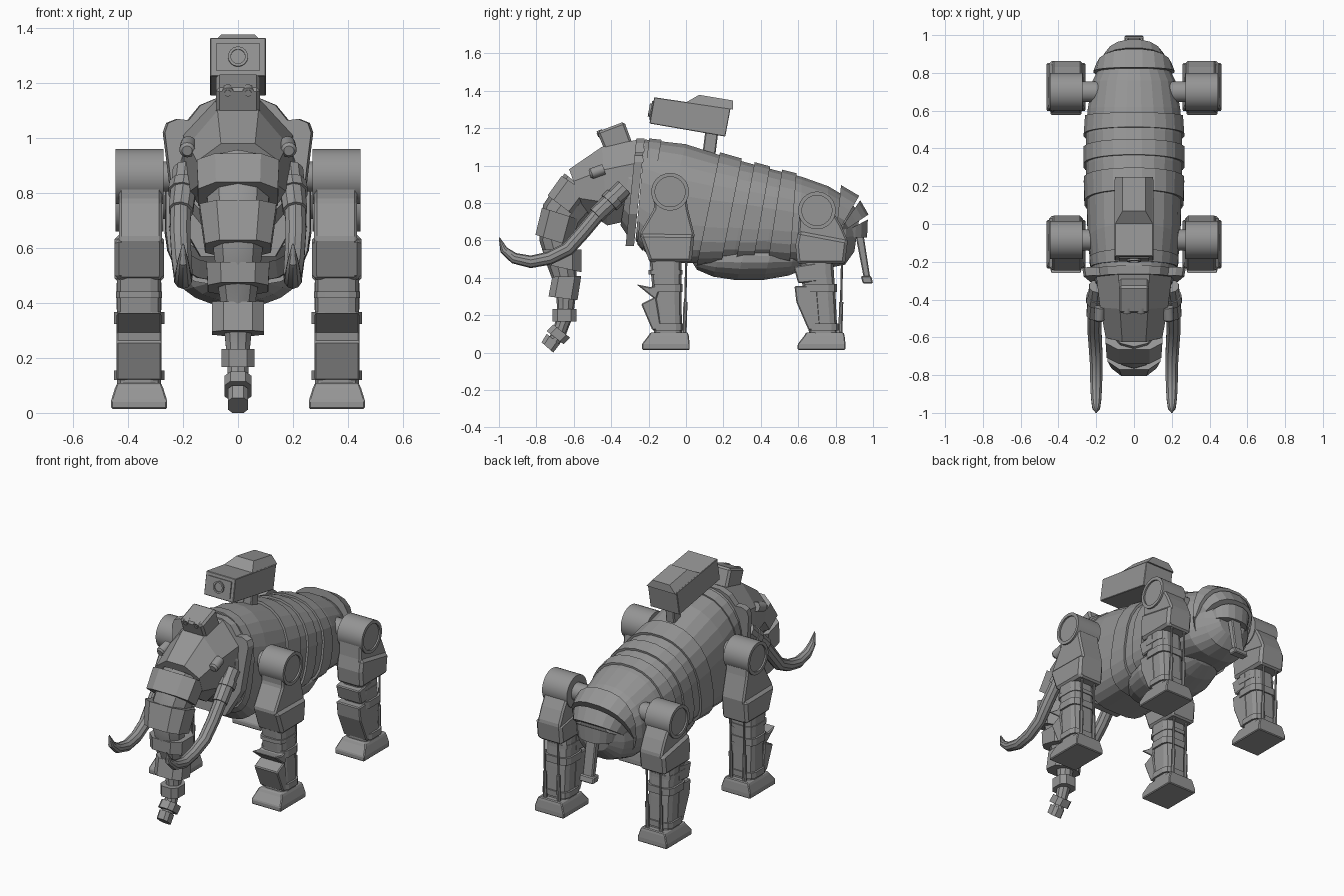
import bpy, bmesh, math
from mathutils import Vector as V

cube = bpy.data.objects.get("Cube")
if cube:
    bpy.data.objects.remove(cube)

steel = bpy.data.materials.new("steel grey")
steel.use_nodes = True
GREY = (0.3, 0.3, 0.3, 1)
steel.diffuse_color = GREY
steel.node_tree.nodes["Principled BSDF"].inputs["Base Color"].default_value = GREY


# ---- helpers: every mesh is written in world coordinates ----
def ring(c, u, v, n=8, p=2.0, low=None):
    """Superellipse section round c, reaching exactly u and v; low squares its lower half."""
    pts = []
    for i in range(n):
        a = 2 * math.pi * (i + 0.5) / n
        e = 2 / (low if low and math.sin(a) < 0 else p)
        pts.append([math.copysign(abs(f) ** e, f) for f in (math.cos(a), math.sin(a))])
    m = max(q[0] for q in pts)
    return [V(c) + V(u) * (q[0] / m) + V(v) * (q[1] / m) for q in pts]


def section(top, bot, hw, n=8, p=2.0, grow=1.0, low=None):
    """Section standing between two (y, z) points, hw wide each side."""
    a, b = V((0, *top)), V((0, *bot))
    return ring((a + b) / 2, (hw * grow, 0, 0), (a - b) / 2 * grow, n, p, low)


def loft(name, rings, mirror=False, bevel=0.0, smooth=0):
    bm = bmesh.new()
    rows = [[bm.verts.new(p) for p in r] for r in rings]
    n = len(rows[0])
    for a, b in zip(rows, rows[1:]):
        for i in range(n):
            j = (i + 1) % n
            bm.faces.new((a[i], a[j], b[j], b[i]))
    bm.faces.new(rows[0])
    bm.faces.new(rows[-1])
    bmesh.ops.recalc_face_normals(bm, faces=bm.faces)
    me = bpy.data.meshes.new(name)
    bm.to_mesh(me)
    bm.free()
    ob = bpy.data.objects.new(name, me)
    bpy.context.collection.objects.link(ob)
    me.materials.append(steel)
    if bevel:
        mod = ob.modifiers.new("Bevel", 'BEVEL')
        mod.width, mod.segments = bevel, 1
    if mirror:
        ob.modifiers.new("Mirror", 'MIRROR')
    if smooth:
        bpy.ops.object.select_all(action='DESELECT')
        ob.select_set(True)
        bpy.context.view_layer.objects.active = ob
        bpy.ops.object.shade_smooth_by_angle(angle=math.radians(smooth))
    return ob


def prism(name, profile, x0, x1, mirror=False, bevel=0.006):
    return loft(name, [[V((x, *p)) for p in profile] for x in (x0, x1)], mirror, bevel)


def tube(name, pts, radii, n=12, mirror=False, smooth=35):
    pts = [V(p) for p in pts]
    rings = []
    last = pts[1] - pts[0]
    for i, p in enumerate(pts):
        d = (pts[min(i + 1, len(pts) - 1)] - pts[max(i - 1, 0)]).normalized()
        if d.dot(last) < 0:      # stepping back into a recess
            d = -d
        last = d
        side = V((0, 1, 0)) if abs(d.x) > 0.8 else V((1, 0, 0))
        u = (side - d * side.dot(d)).normalized()
        rings.append(ring(p, u * radii[i], d.cross(u) * radii[i], n))
    return loft(name, rings, mirror, 0, smooth)


# ---- torso: tilted sections from chest to rump, squarer below ----
KEYS = [((-.22, 1.14), (-.27, .6), .22), ((0, 1.115), (-.17, .48), .245),
        ((.17, 1.06), (.05, .48), .25), ((.35, 1.01), (.25, .49), .255),
        ((.5, .97), (.42, .49), .255), ((.62, .94), (.6, .47), .245),
        ((.76, .89), (.75, .45), .22), ((.86, .83), (.85, .47), .17),
        ((.93, .74), (.9, .54), .1)]


def body_at(t, grow=1.0):
    i = min(int(t), len(KEYS) - 2)
    f = t - i
    (a, b, w), (c, d, x) = KEYS[i], KEYS[i + 1]
    low = 3.6 - max(0, t - 3) * .3
    return section(V(a).lerp(V(c), f), V(b).lerp(V(d), f), w + (x - w) * f, 24, 2.2, grow, low)


loft("torso", [body_at(i) for i in range(len(KEYS))])
for i, (t0, t1, g) in enumerate([(.1, .4, 1.03), (2.05, 2.7, 1.05), (3.1, 3.65, 1.05),
                                 (4.1, 4.75, 1.05)]):
    loft(f"armour_band_{i + 1}", [body_at(t0, g), body_at(t1, g)])
loft("belly", [ring((0, .36 + .33 * math.sin(a), .5), (.22 * math.cos(a), 0, 0),
                    (0, .03 * math.cos(a), .115 * math.cos(a)), 20)
               for a in [math.radians(d) for d in (-85, -60, -35, -10, 15, 40, 65, 85)]])


# ---- rump plates fanning round to the tail ----
def fan(angle, r, hw):
    a = math.radians(angle)
    pivot, out = V((.8, .62)), V((math.sin(a), math.cos(a)))
    return section(pivot + out * r, pivot - out * r * .55, hw, 20, 2.4)


for i, (a0, a1, r0, r1, w0, w1) in enumerate([(6, 30, .277, .252, .215, .2),
                                              (34, 56, .235, .212, .185, .165),
                                              (62, 92, .195, .168, .14, .125)]):
    loft(f"rump_plate_{i + 1}", [fan(a0, r0, w0), fan(a1, r1, w1)])

# ---- collar behind the head, with flared ear corners ----
half = [(.08, 1.145), (.14, 1.12), (.185, 1.065), (.225, 1.07), (.262, 1.055), (.274, 1.02),
        (.26, .91), (.24, .74), (.14, .57)]
outline = half + [(-x, z) for x, z in reversed(half)]
loft("ear_collar", [[V((x * s, -.245 + (z - 1.1) * .1 + dy, z)) for x, z in outline]
                    for dy, s in ((-.025, .97), (.02, 1))])
loft("neck_ring", [section((-.23, 1.1), (-.31, .62), .215, 16), section((-.28, 1.1), (-.35, .68), .2, 16)])

# ---- head ----
loft("head", [section((-.25, 1.14), (-.33, .7), .2), section((-.45, 1.1), (-.42, .68), .18),
              section((-.625, .98), (-.545, .76), .15)])
prism("brow_crest", [(-.475, 1.18), (-.33, 1.235), (-.28, 1.1), (-.43, 1.07)], -.08, .08, bevel=.012)
for r, d in ((.022, .003), (.012, .008)):
    tube("brow_light", [(.037, -.44, 1.175), (.037, -.466 - d, 1.163)], [r, r], 16, True)
tube("eye", [(.18, -.44, .98), (.185, -.505, .957), (.185, -.515, .954)], [.028, .028, .018], 14, True)

# ---- trunk: a core tube with plated segments ----
core = [(0, -.55, .88), (0, -.66, .74), (0, -.69, .6), (0, -.665, .48), (0, -.64, .35),
        (0, -.645, .2), (0, -.68, .1), (0, -.72, .04)]
tube("trunk_core", core, [.12, .11, .09, .075, .055, .04, .035, .03], 10)
for i, (a, b, c, d, w, v) in enumerate([
        ((-.665, .945), (-.51, .84), (-.74, .84), (-.595, .73), .15, .145),
        ((-.77, .775), (-.58, .715), (-.805, .63), (-.62, .57), .14, .12),
        ((-.765, .55), (-.56, .55), (-.765, .475), (-.56, .43), .115, .11),
        ((-.715, .405), (-.56, .41), (-.735, .3), (-.58, .28), .095, .095),
        ((-.715, .233), (-.585, .233), (-.715, .167), (-.585, .167), .06, .06),
        ((-.71, .15), (-.62, .08), (-.745, .115), (-.655, .045), .05, .05),
        ((-.745, .1), (-.675, .045), (-.772, .055), (-.71, 0), .037, .037)]):
    loft(f"trunk_plate_{i + 1}", [section(a, b, w, 8, 3), section(c, d, v, 8, 3)])

# ---- tusks ----
tusk = [(.195, -.36, .86), (.208, -.45, .765), (.21, -.55, .645), (.205, -.63, .555), (.2, -.73, .505),
        (.2, -.83, .485), (.2, -.92, .505), (.2, -.975, .55), (.2, -.998, .615)]
tube("tusk", tusk, [.035, .037, .037, .036, .034, .032, .028, .02, .003], 10, True, 30)
tube("tusk_socket", [(.19, -.33, .88), (.208, -.48, .735)], [.047, .044], 10, True)
tube("socket_rim", [(.195, -.38, .83), (.2, -.41, .8)], [.054, .054], 10, True)

# ---- legs ----
XC = .36


def leg(name, dy, hip, thigh, shin, plates):
    y, z = hip
    tube(name + "_axle", [(.16, y, z), (.3, y, z)], [.055, .055], 16, True)
    tube(name + "_joint", [(.272, y, z), (.445, y, z), (.445, y, z), (.435, y, z)],
         [.1, .1, .08, .08], 28, True)
    prism(name + "_thigh", thigh, .277, .434, True, .01)
    prism(name + "_knee_guard", [p for p in thigh if p[1] < .66], .27, .45, True, .016)
    # tapering calf with thin cuffs
    loft(name + "_calf", [ring((XC, yc, zc), (.08, 0, 0), (0, hy, 0), 12, 4)
                          for yc, zc, hy in shin], True)
    for zc, h, g in ((.345, .022, .092), (.137, .018, .092), (.43, .012, .084)):
        yc, hy = min(shin, key=lambda s: abs(s[1] - zc))[::2]
        loft(name + "_cuff", [ring((XC, yc, zz), (g, 0, 0), (0, hy + .006, 0), 12, 4)
                              for zz in (zc - h, zc + h)], True)
    for i, p in enumerate(plates):
        prism(f"{name}_shin_plate_{i + 1}", p, .278, .442, True)
    # foot with a sloped upper edge
    loft(name + "_foot", [[V((XC + sx * hx, dy + sy * hy + off, zc)) for sx, sy in
                           ((-1, -1), (1, -1), (1, 1), (-1, 1))] for zc, hx, hy, off in
                          ((.015, .102, .128, 0), (.045, .102, .128, 0),
                           (.09, .088, .108, .015), (.108, .08, .1, .018))], True, .005)
    # pistons behind the calf
    for x in (.31, .405):
        yb = dy + .1
        tube(name + "_piston_rod", [(x, yb, .09), (x, yb + .01, .52)], [.006, .006], 8, True)
        tube(name + "_piston_sleeve", [(x, yb, .1), (x, yb + .005, .27)], [.011, .011], 8, True)


leg("front_leg", -.108, (-.085, .86),
    [(-.175, .84), (-.17, .77), (-.25, .635), (-.195, .485), (.03, .485), (.045, .63), (.01, .77), (.0, .84)],
    [(-.11, .5, .085), (-.1, .3, .075), (-.095, .09, .075)],
    [[(-.265, .365), (-.16, .28), (-.13, .37), (-.19, .35)],
     [(-.24, .26), (-.16, .3), (-.13, .12), (-.18, .12)]])
leg("rear_leg", .725, (.7, .76),
    [(.605, .74), (.6, .65), (.585, .575), (.595, .475), (.85, .475), (.865, .6), (.83, .68), (.795, .74)],
    [(.695, .5, .09), (.715, .3, .085), (.735, .09, .075)],
    [[(.575, .46), (.7, .48), (.7, .38), (.6, .37)],
     [(.58, .355), (.7, .36), (.72, .12), (.655, .12), (.59, .27)]])

# ---- tail ----
prism("tail", [(.9, .66), (.945, .66), (.985, .4), (.952, .39)], -.035, .035)
prism("tail_tip", [(.935, .41), (.99, .41), (1.0, .37), (.945, .37)], -.05, .05)

# ---- back pod on its post ----
prism("pod_post", [(.08, 1.0), (.15, 1.0), (.175, 1.2), (.105, 1.2)], -.03, .03)
prism("pod_body", [(-.17, 1.365), (.238, 1.305), (.21, 1.155), (-.195, 1.225)], -.102, .102, bevel=.003)
hump = [[(.0, 1.338), (.25, 1.3)], [(.07, 1.378), (.25, 1.348)]]
loft("pod_hump", [[V((sx * w, *row[k])) for sx, k in ((-1, 0), (1, 0), (1, 1), (-1, 1))]
                  for row, w in zip(hump, (.1, .06))])
tilt = V((0, -.985, .17))
up = V((0, .17, .985))
face = V((0, -.183, 1.295))
loft("pod_panel", [ring(face + tilt * k, (.08, 0, 0), up * .05, 4) for k in (-.01, .006)])
tube("pod_lens_ring", [face, face + tilt * .016, face + tilt * .016, face + tilt * .008],
     [.036, .036, .026, .026], 20)
